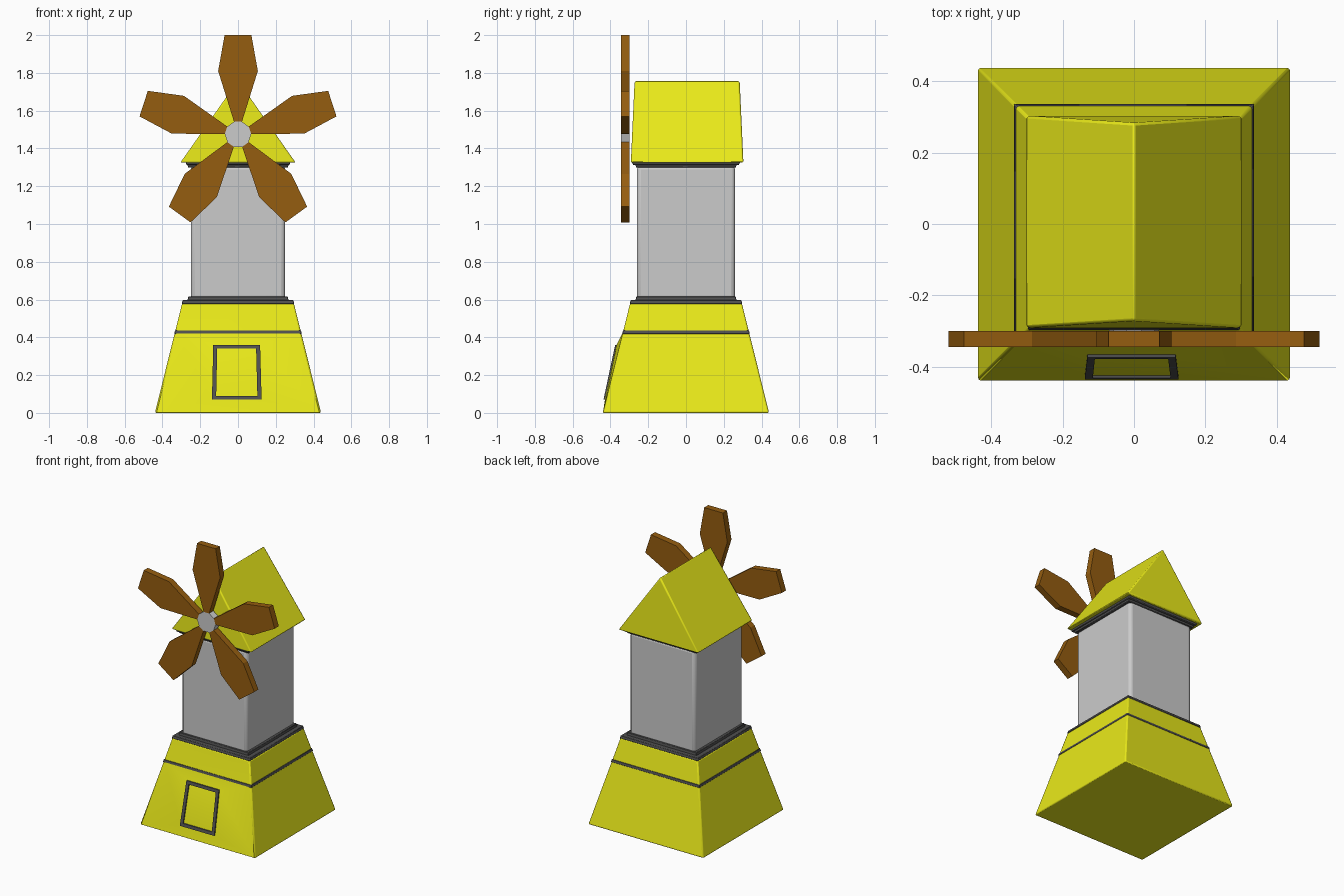
import bpy, bmesh, math
from mathutils import Vector, Matrix

if "Cube" in bpy.data.objects:
    bpy.data.objects.remove(bpy.data.objects["Cube"])


def material(name, rgb):
    m = bpy.data.materials.new(name)
    m.diffuse_color = (*rgb, 1)
    m.use_nodes = True
    m.node_tree.nodes["Principled BSDF"].inputs["Base Color"].default_value = m.diffuse_color
    return m


YELLOW = material("yellow", (0.82, 0.82, 0.01))
DARK = material("dark_grey", (0.08, 0.08, 0.08))
BROWN = material("brown", (0.30, 0.11, 0.005))


def finish(bm, name, mat=None, bevel=0, segments=2):
    bmesh.ops.recalc_face_normals(bm, faces=bm.faces)
    me = bpy.data.meshes.new(name)
    bm.to_mesh(me)
    bm.free()
    ob = bpy.data.objects.new(name, me)
    bpy.context.collection.objects.link(ob)
    if mat:
        me.materials.append(mat)
    if bevel:
        b = ob.modifiers.new("bevel", 'BEVEL')
        b.width, b.segments = bevel, segments
        b.limit_method, b.angle_limit = 'ANGLE', math.radians(45)
        bpy.context.view_layer.objects.active = ob
        ob.select_set(True)
        bpy.ops.object.shade_smooth_by_angle(angle=math.radians(50))
        ob.select_set(False)
    return ob


def loft(rings, cy=0.0):
    """Closed rectangular loft through (z, half_x, half_y) rings."""
    bm = bmesh.new()
    loops = [[bm.verts.new((sx * hx, cy + sy * hy, z))
              for sx, sy in ((-1, -1), (1, -1), (1, 1), (-1, 1))] for z, hx, hy in rings]
    for a, b in zip(loops, loops[1:]):
        for i in range(4):
            j = (i + 1) % 4
            bm.faces.new((a[i], a[j], b[j], b[i]))
    bm.faces.new(loops[0])
    bm.faces.new(loops[-1])
    bm.faces.ensure_lookup_table()
    return bm


def prism(points, y0, y1):
    """Extrude an x-z outline from y0 to y1."""
    bm = bmesh.new()
    a = [bm.verts.new((x, y0, z)) for x, z in points]
    b = [bm.verts.new((x, y1, z)) for x, z in points]
    bm.faces.new(a)
    bm.faces.new(b)
    for i in range(len(a)):
        j = (i + 1) % len(a)
        bm.faces.new((a[i], a[j], b[j], b[i]))
    return bm


# Tapered base, its front pulled out to a door pad
door = [Vector(p) for p in ((-0.138, -0.437, 0.07), (0.125, -0.437, 0.07),
                            (0.117, -0.375, 0.36), (-0.131, -0.375, 0.36))]
bm = loft([(0, 0.44, 0.44), (0.43, 0.333, 0.333), (0.58, 0.296, 0.296)])
front = bm.faces[0]
outer = list(front.verts)
bm.faces.remove(front)
pad = [bm.verts.new(p + Vector((0, 0.008, 0))) for p in door]
bm.faces.new(pad)
for i in range(4):
    j = (i + 1) % 4
    bm.faces.new((outer[i], outer[j], pad[j], pad[i]))
finish(bm, "base", YELLOW, 0.008)

# Door frame standing on the pad
centre = sum(door, Vector()) / 4
inner = [centre + Vector(((p.x - centre.x) * 0.83, (p.y - centre.y) * 0.86,
                          (p.z - centre.z) * 0.86)) for p in door]
bm = bmesh.new()
back = Vector((0, 0.025, 0))
rows = [[bm.verts.new(p) for p in pts] for pts in
        (door, inner, [p + back for p in inner], [p + back for p in door])]
for k in range(4):
    a, b = rows[k], rows[(k + 1) % 4]
    for i in range(4):
        j = (i + 1) % 4
        bm.faces.new((a[i], a[j], b[j], b[i]))
finish(bm, "door_frame", DARK)

# Dark trim: band round the base, stepped ledge and stepped collar
for name, rings in (
        ("base_band", [(0.418, 0.338, 0.338), (0.438, 0.333, 0.333)]),
        ("lower_ledge", [(0.577, 0.298, 0.298), (0.597, 0.293, 0.293)]),
        ("upper_ledge", [(0.59, 0.268, 0.268), (0.616, 0.264, 0.264)]),
        ("lower_collar", [(1.298, 0.264, 0.264), (1.318, 0.268, 0.268)]),
        ("upper_collar", [(1.312, 0.272, 0.28), (1.335, 0.28, 0.29)])):
    finish(loft(rings), name, DARK, 0.003, 1)

# Tower
finish(loft([(0.6, 0.25, 0.26), (1.31, 0.25, 0.26)]), "tower", None, 0.022, 3)

# Gabled roof
bm = bmesh.new()
cy, hx, hy, ridge = 0.006, 0.305, 0.298, 0.278
b = [bm.verts.new((sx * hx, cy + sy * hy, 1.325))
     for sx, sy in ((-1, -1), (1, -1), (1, 1), (-1, 1))]
f, r = [bm.verts.new((0, cy + s * ridge, 1.76)) for s in (-1, 1)]
for face in (b, (b[0], b[1], f), (b[1], b[2], r, f), (b[2], b[3], r), (b[3], b[0], f, r)):
    bm.faces.new(face)
finish(bm, "roof", YELLOW, 0.008)

# Rotor: ten-sided hub and five blades
HUB = Vector((0, 0, 1.475))
angles = [math.radians(72 * k + s * 17) for k in range(5) for s in (-1, 1)]
bm = prism([(0.07 * math.sin(a), 0.07 * math.cos(a)) for a in angles], -0.345, -0.298)
bm.transform(Matrix.Translation(HUB))
finish(bm, "rotor_hub")
half = [(0.021, 0.066), (0.105, 0.335), (0.071, 0.525)]
outline = half + [(-x, z) for x, z in reversed(half)]
for k in range(5):
    bm = prism(outline, -0.345, -0.30)
    bm.transform(Matrix.Translation(HUB) @ Matrix.Rotation(math.radians(72 * k), 4, 'Y'))
    finish(bm, f"blade_{k + 1}", BROWN)
